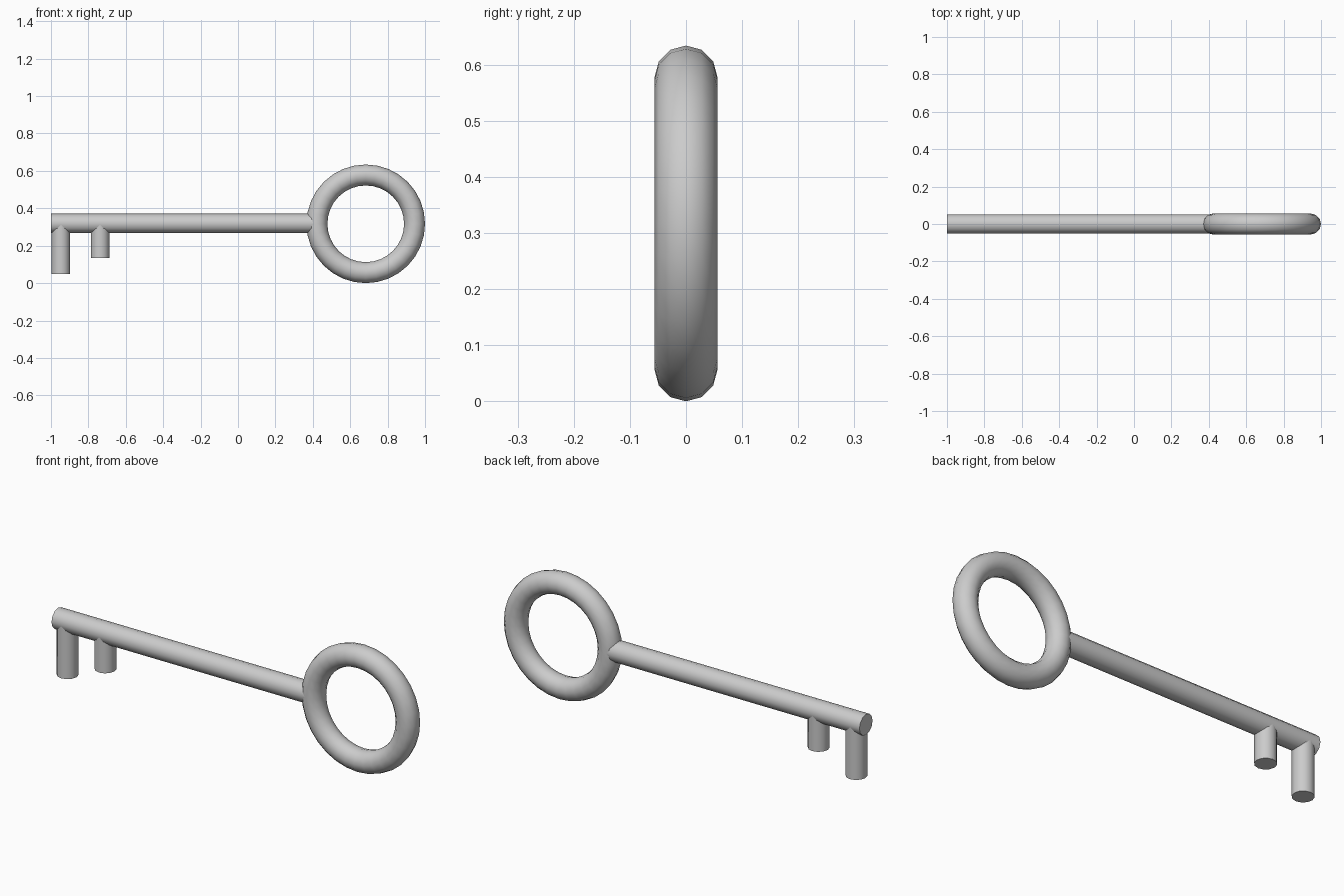
import bpy
from math import pi

if "Cube" in bpy.data.objects:
    bpy.data.objects.remove(bpy.data.objects["Cube"])

SIDES = 12
AXIS_Z = 0.317


def smooth(obj, name):
    obj.name = name
    bpy.ops.object.shade_smooth_by_angle(angle=pi / 4)
    return obj


def rod(name, radius, length, centre, rotation=(0, 0, 0)):
    bpy.ops.mesh.primitive_cylinder_add(vertices=SIDES, radius=radius, depth=length,
                                        location=centre, rotation=rotation)
    return smooth(bpy.context.object, name)


def tooth(name, x, bottom):
    # Rod hanging from the shaft's centre line
    top = AXIS_Z
    return rod(name, 0.05, top - bottom, (x, 0, (top + bottom) / 2))


# Ring handle
bpy.ops.mesh.primitive_torus_add(major_segments=32, minor_segments=SIDES,
                                 major_radius=0.261, minor_radius=0.056,
                                 location=(0.683, 0, AXIS_Z), rotation=(pi / 2, 0, 0))
smooth(bpy.context.object, "ring_handle")

# Shaft, ending inside the ring's tube
x0, x1 = -1.0, 0.41
rod("shaft", 0.052, x1 - x0, ((x0 + x1) / 2, 0, AXIS_Z + 0.002), (0, pi / 2, 0))

# Teeth
tooth("long_tooth", -0.947, 0.05)
tooth("short_tooth", -0.737, 0.135)
